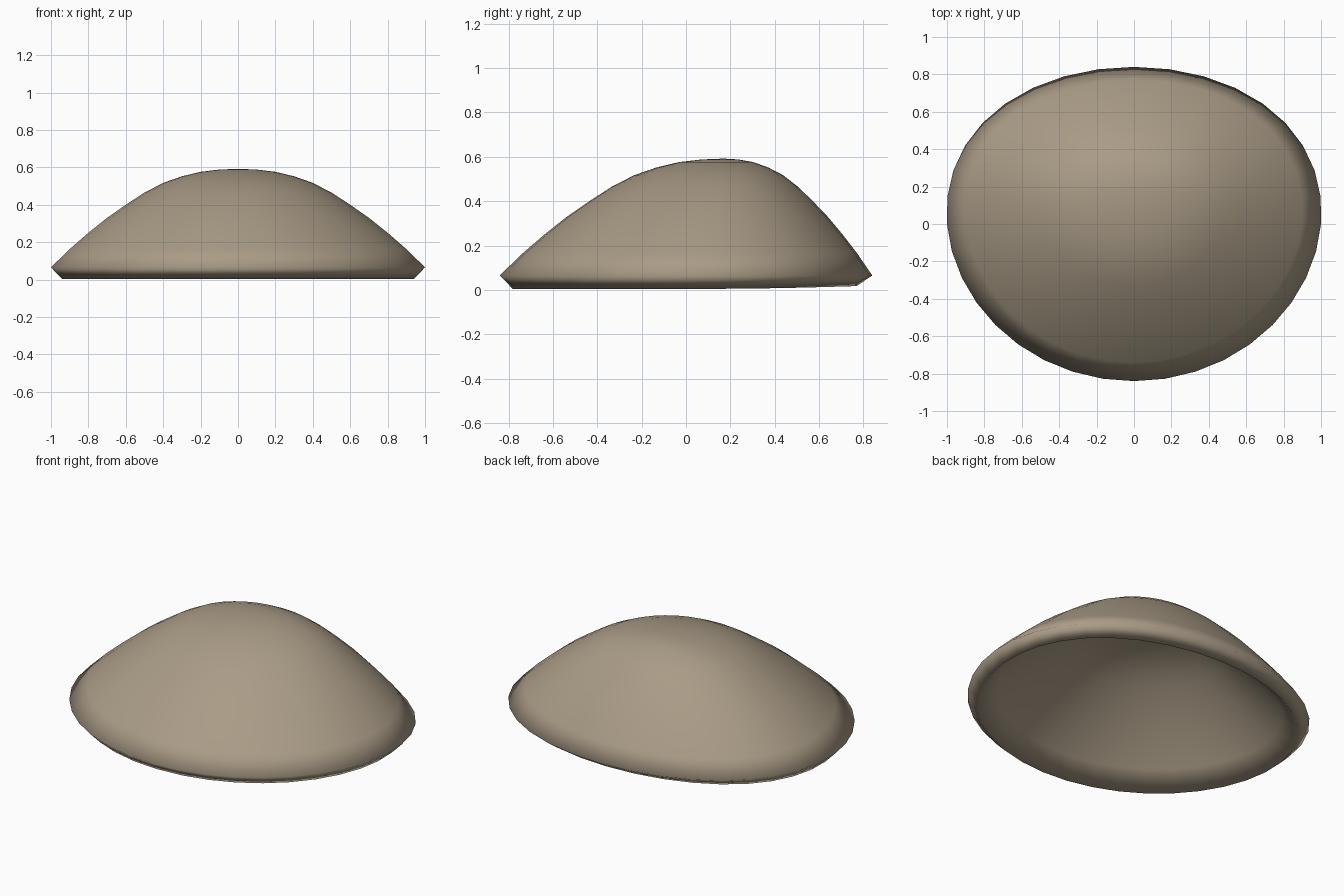
import bpy, bmesh
from math import sin, cos, tau

if "Cube" in bpy.data.objects:
    bpy.data.objects.remove(bpy.data.objects["Cube"])

SEGMENTS = 36
APEX_Y = 0.17
# ring size (fraction of rim) and height, rim to near apex
PROFILE = [(1.0, 0.065), (0.9, 0.163), (0.8, 0.25), (0.7, 0.33), (0.6, 0.40), (0.5, 0.465),
           (0.4, 0.517), (0.3, 0.552), (0.2, 0.576), (0.1, 0.588)]


def outline(t):
    # oval, slightly broader toward the back
    s = sin(t)
    return cos(t) * (1 + 0.07 * s + 0.03 * s * s), 0.84 * s


# outer dome: shrinking rings drifting toward the off-centre apex
bm = bmesh.new()
rings = []
for f, z in PROFILE:
    ring = []
    for i in range(SEGMENTS):
        x, y = outline(tau * i / SEGMENTS)
        ring.append(bm.verts.new((x * f, y * f + APEX_Y * (1 - f), z)))
    rings.append(ring)
apex = bm.verts.new((0, APEX_Y, 0.592))
for i in range(SEGMENTS):
    j = (i + 1) % SEGMENTS
    for low, high in zip(rings, rings[1:]):
        bm.faces.new((low[i], low[j], high[j], high[i]))
    bm.faces.new((rings[-1][i], rings[-1][j], apex))
for face in bm.faces:
    face.smooth = True

mesh = bpy.data.meshes.new("shell")
bm.to_mesh(mesh)
bm.free()
shell = bpy.data.objects.new("shell", mesh)
bpy.context.collection.objects.link(shell)

# hollow underside and bevelled rim
wall = shell.modifiers.new("wall", "SOLIDIFY")
wall.thickness = 0.085
wall.offset = -1

# sandy shell colour
mat = bpy.data.materials.new("shell_tan")
mat.diffuse_color = (0.40, 0.33, 0.24, 1)
mat.use_nodes = True
mat.node_tree.nodes["Principled BSDF"].inputs["Base Color"].default_value = mat.diffuse_color
mesh.materials.append(mat)
